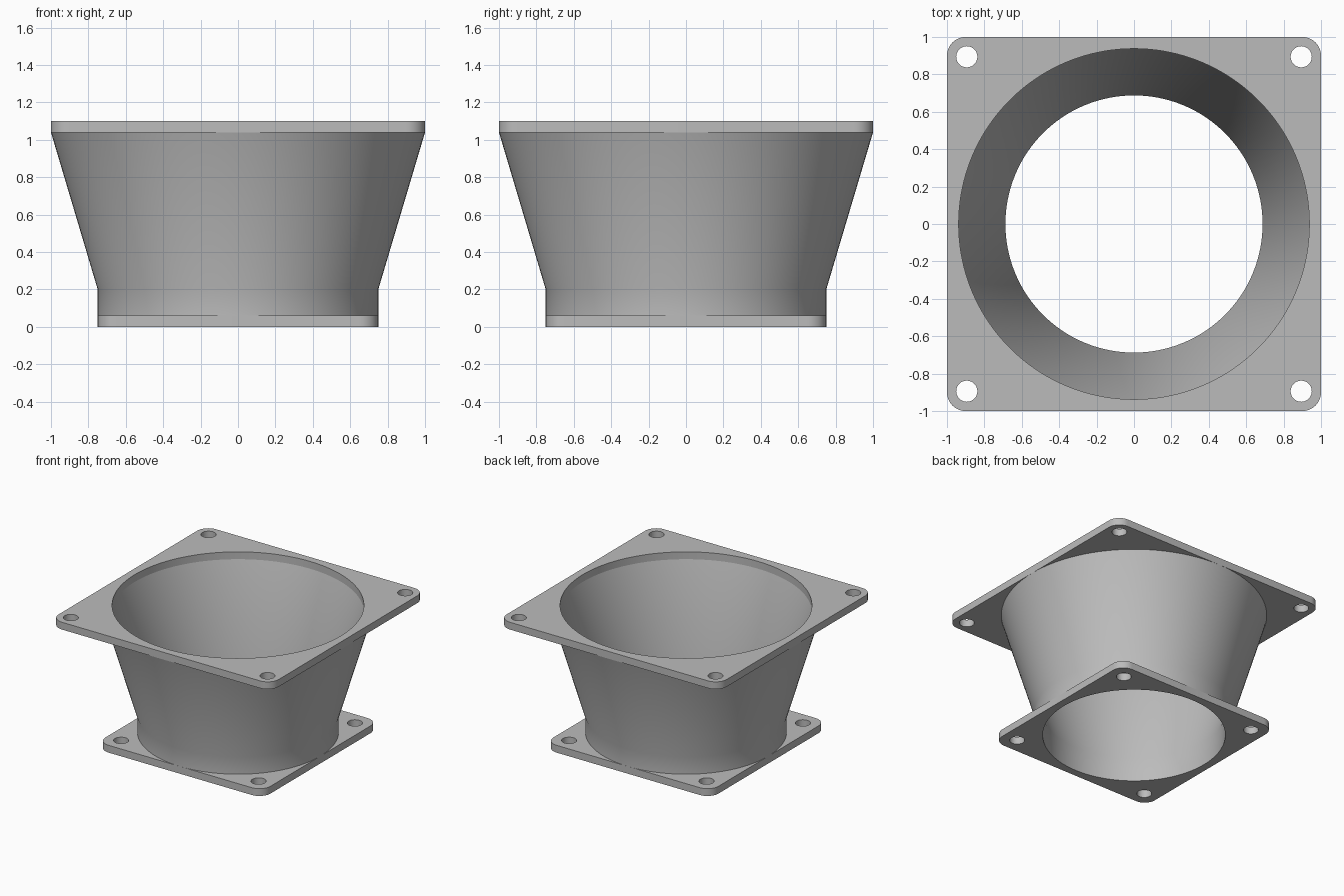
import bpy, bmesh, math

if "Cube" in bpy.data.objects:
    bpy.data.objects.remove(bpy.data.objects["Cube"])

grey = bpy.data.materials.new("grey plastic")
grey.diffuse_color = (0.5, 0.5, 0.5, 1)
grey.use_nodes = True
grey.node_tree.nodes["Principled BSDF"].inputs["Base Color"].default_value = grey.diffuse_color

R_IN_BOTTOM, R_IN_TOP, WALL = 0.6875, 0.9375, 0.0625
PLATE, HEIGHT, BEND_Z = 0.06, 1.1, 0.2
SEGS = 128


def circle(cx, cy, r, n):
    return [(cx + r * math.cos(2 * math.pi * i / n),
             cy + r * math.sin(2 * math.pi * i / n)) for i in range(n)]


def rounded_square(half, r, n=10):
    pts = []
    for q, (sx, sy) in enumerate([(1, 1), (-1, 1), (-1, -1), (1, -1)]):
        for i in range(n + 1):
            a = math.pi / 2 * (q + i / n)
            pts.append((sx * (half - r) + r * math.cos(a),
                        sy * (half - r) + r * math.sin(a)))
    return pts


def finish(bm, name):
    mesh = bpy.data.meshes.new(name)
    bm.to_mesh(mesh)
    bm.free()
    mesh.materials.append(grey)
    ob = bpy.data.objects.new(name, mesh)
    bpy.context.collection.objects.link(ob)
    bpy.ops.object.select_all(action='DESELECT')
    ob.select_set(True)
    bpy.context.view_layer.objects.active = ob
    bpy.ops.object.shade_smooth_by_angle(angle=math.radians(30))


def flange(name, half, bore, hole_pos, z):
    """Square mounting plate with a round bore and four screw holes."""
    bm = bmesh.new()
    loops = [rounded_square(half, 0.1), circle(0, 0, bore, SEGS)]
    loops += [circle(sx * hole_pos, sy * hole_pos, 0.0565, 32)
              for sx in (-1, 1) for sy in (-1, 1)]
    edges = []
    for pts in loops:
        vs = [bm.verts.new((x, y, z)) for x, y in pts]
        edges += [bm.edges.new((vs[i - 1], vs[i])) for i in range(len(vs))]
    bmesh.ops.triangle_fill(bm, use_beauty=True, edges=edges, normal=(0, 0, 1))
    ext = bmesh.ops.extrude_face_region(bm, geom=bm.faces[:], use_keep_orig=True)
    top = [g for g in ext["geom"] if isinstance(g, bmesh.types.BMVert)]
    bmesh.ops.translate(bm, verts=top, vec=(0, 0, PLATE))
    bmesh.ops.recalc_face_normals(bm, faces=bm.faces)
    finish(bm, name)


def duct(name):
    """Tube wall: straight collar, then a cone widening to the top plate."""
    z0, z1 = PLATE, HEIGHT - PLATE
    profile = [(R_IN_BOTTOM, z0), (R_IN_BOTTOM + WALL, z0),
               (R_IN_BOTTOM + WALL, BEND_Z), (R_IN_TOP + WALL, z1),
               (R_IN_TOP, z1), (R_IN_BOTTOM, BEND_Z)]
    bm = bmesh.new()
    rings = [[bm.verts.new((x, y, z)) for x, y in circle(0, 0, r, SEGS)]
             for r, z in profile]
    for k in range(len(rings)):
        a, b = rings[k - 1], rings[k]
        for i in range(SEGS):
            bm.faces.new((a[i - 1], a[i], b[i], b[i - 1]))
    bmesh.ops.recalc_face_normals(bm, faces=bm.faces)
    finish(bm, name)


flange("bottom_flange", 0.75, R_IN_BOTTOM, 0.625, 0)
flange("top_flange", 1.0, R_IN_TOP, 0.894, HEIGHT - PLATE)
duct("duct_wall")
